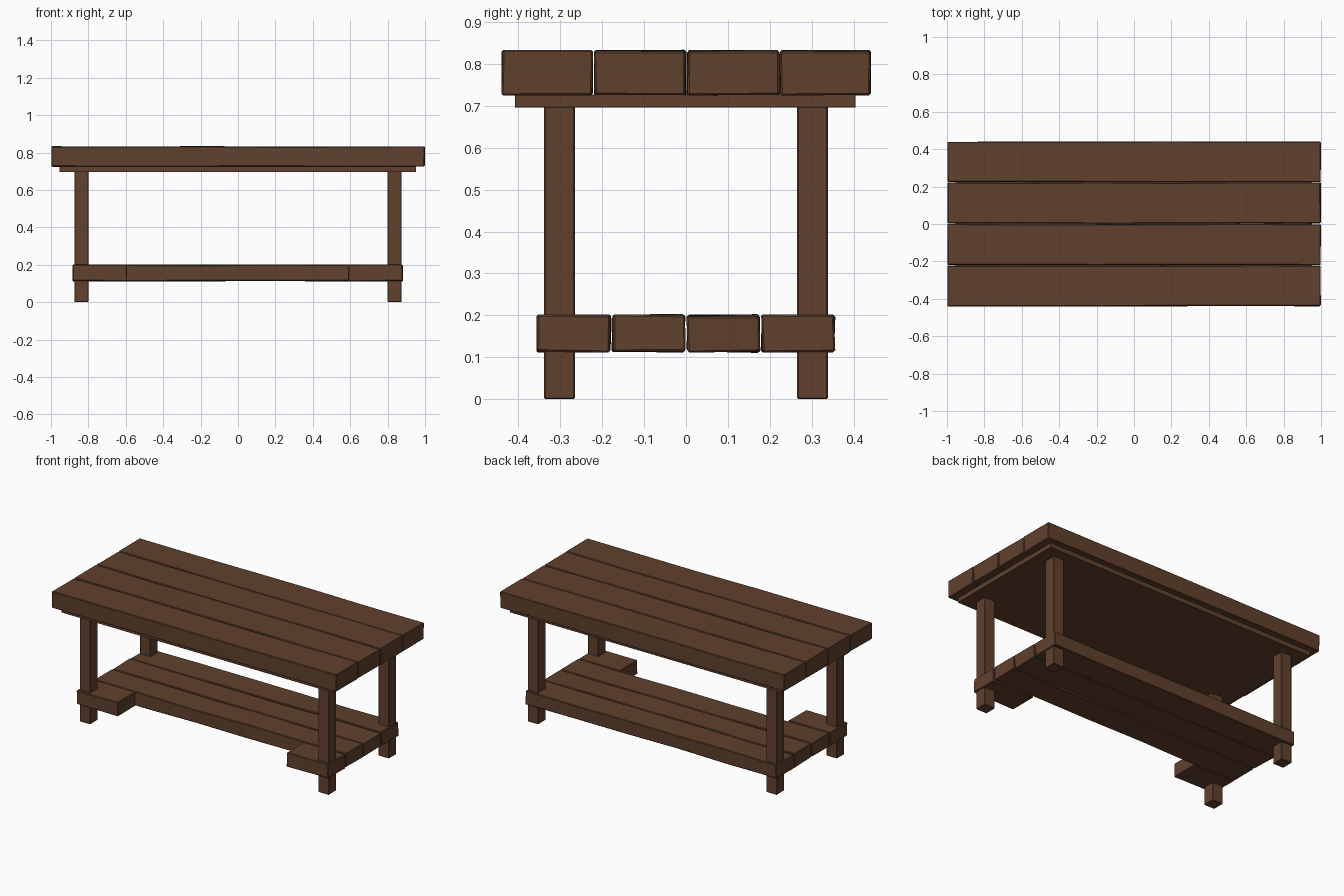
import bpy, bmesh, random
from mathutils import Vector

if "Cube" in bpy.data.objects:
    bpy.data.objects.remove(bpy.data.objects["Cube"])

random.seed(4)

wood = bpy.data.materials.new("brown_wood")
wood.diffuse_color = (0.117, 0.052, 0.026, 1)
wood.use_nodes = True
wood.node_tree.nodes["Principled BSDF"].inputs["Base Color"].default_value = wood.diffuse_color


def board(name, lo, hi, cuts=0, wobble=0.0, bevel=0.003):
    """Box between two corners, optionally cut along x and made slightly uneven."""
    lo, hi = Vector(lo), Vector(hi)
    bm = bmesh.new()
    bmesh.ops.create_cube(bm, size=1)
    for v in bm.verts:
        v.co = Vector((l + (c + 0.5) * (h - l) for c, l, h in zip(v.co, lo, hi)))
    # Cross cuts along the length
    if cuts:
        lengthwise = [e for e in bm.edges
                      if abs(e.verts[0].co.x - e.verts[1].co.x) > 1e-4]
        bmesh.ops.subdivide_edges(bm, edges=lengthwise, cuts=cuts, use_grid_fill=True)
    # Hand-hewn unevenness
    for v in bm.verts:
        v.co += Vector((random.uniform(-wobble, wobble) for _ in range(3)))
    mesh = bpy.data.meshes.new(name)
    bm.to_mesh(mesh)
    bm.free()
    mesh.materials.append(wood)
    obj = bpy.data.objects.new(name, mesh)
    bpy.context.collection.objects.link(obj)
    mod = obj.modifiers.new("worn_edges", 'BEVEL')
    mod.width = bevel
    mod.segments = 1
    mod.limit_method = 'ANGLE'
    return obj


# Table top: four long planks
top_edges = (-0.441, -0.221, 0.001, 0.223, 0.442)
for i, (a, b) in enumerate(zip(top_edges, top_edges[1:])):
    board(f"top_plank_{i + 1}", (-0.997, a + 0.002, 0.726), (0.997, b - 0.002, 0.832),
          cuts=4, wobble=0.002, bevel=0.004)

# Thin panel under the top
board("under_panel", (-0.955, -0.408, 0.696), (0.952, 0.405, 0.727), bevel=0.001)

# Four square legs
for sx, side in ((-1, "left"), (1, "right")):
    for sy, end in ((-1, "front"), (1, "back")):
        x, y = sx * 0.837, sy * 0.302
        board(f"{end}_{side}_leg", (x - 0.037, y - 0.037, 0), (x + 0.037, y + 0.037, 0.70))

# Lower shelf: three full planks
shelf_edges = (-0.179, 0.0, 0.178, 0.357)
for i, (a, b) in enumerate(zip(shelf_edges, shelf_edges[1:])):
    board(f"shelf_plank_{i + 1}", (-0.883, a + 0.003, 0.113), (0.88, b - 0.003, 0.20),
          cuts=4, wobble=0.003, bevel=0.004)

# Front shelf plank: only the short ends remain around the legs
for name, x0, x1 in (("left", -0.884, -0.593), ("right", 0.59, 0.88)):
    board(f"short_shelf_plank_{name}", (x0, -0.357, 0.113), (x1, -0.181, 0.20),
          cuts=0, wobble=0.002, bevel=0.004)
